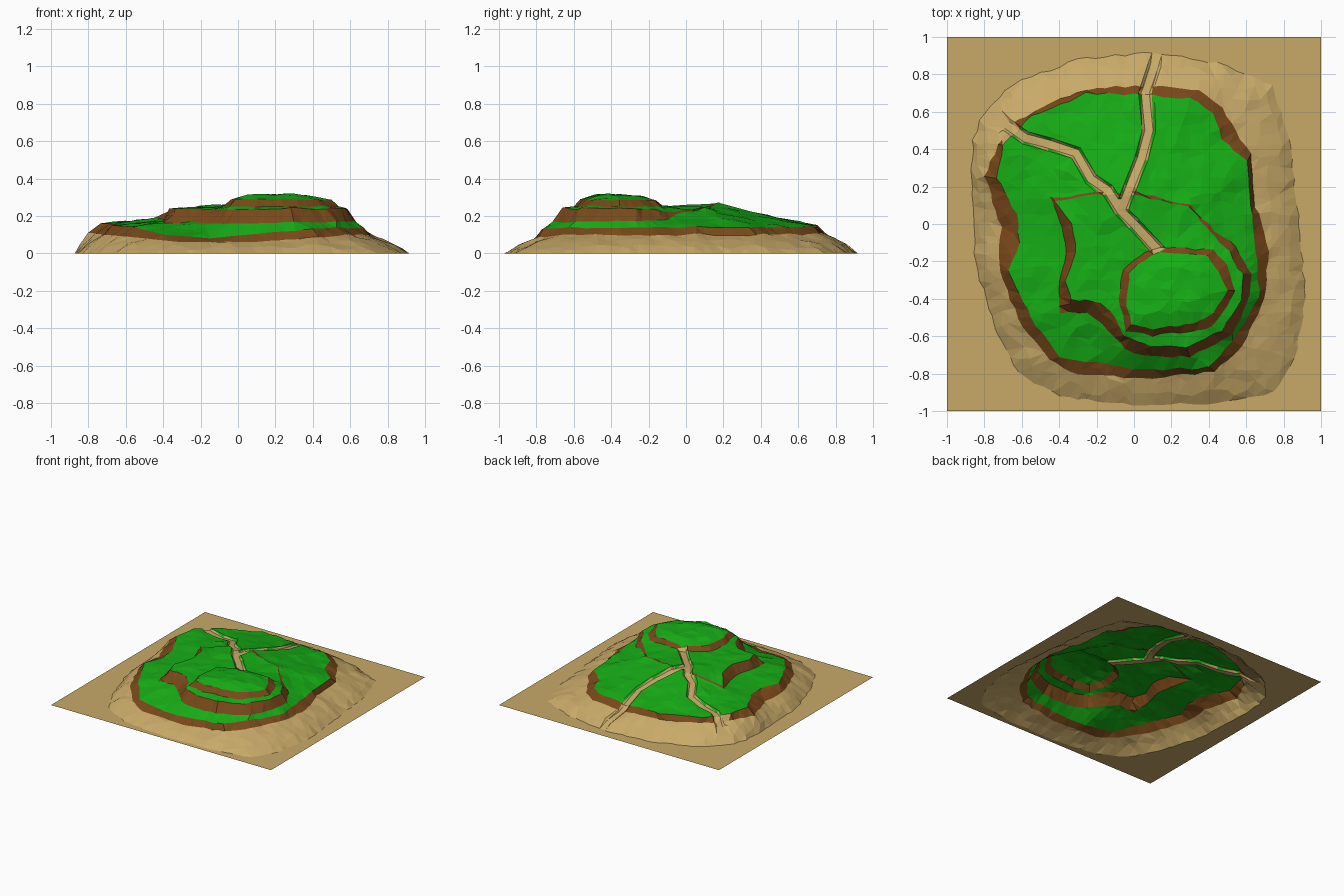
import bpy, random
from math import ceil
from mathutils import Vector, noise
from mathutils.geometry import delaunay_2d_cdt, intersect_point_line

if "Cube" in bpy.data.objects:
    bpy.data.objects.remove(bpy.data.objects["Cube"])

random.seed(4)

# Nested contour rings (x, y, z), from the shoreline up to the summit
shore = [(.1,.92,0),(.45,.86,0),(.74,.74,0),(.84,.4,0),(.88,0,0),(.92,-.4,0),(.86,-.72,0),
         (.75,-.9,0),(.4,-.96,0),(0,-.97,0),(-.4,-.92,0),(-.62,-.8,0),(-.75,-.55,0),
         (-.85,-.2,0),(-.87,.2,0),(-.86,.45,0),(-.8,.6,0),(-.65,.75,0),(-.3,.88,0)]
cliff_foot = [(.1,.74,.11),(.35,.71,.11),(.47,.62,.1),(.62,.38,.1),(.65,.1,.1),(.72,-.15,.1),
              (.7,-.4,.1),(.58,-.65,.1),(.43,-.79,.085),(.05,-.83,.06),(-.3,-.8,.06),
              (-.45,-.73,.075),(-.6,-.55,.09),(-.72,-.25,.1),(-.71,-.02,.1),(-.8,.25,.11),
              (-.73,.42,.12),(-.66,.53,.12),(-.4,.67,.11),(-.2,.73,.11)]
grass_edge = [(.1,.69,.145),(.3,.67,.145),(.42,.6,.14),(.47,.45,.14),(.6,.34,.14),(.63,.1,.14),
              (.65,-.1,.14),(.67,-.4,.135),(.53,-.63,.135),(.4,-.77,.13),(.05,-.78,.1),
              (-.15,-.75,.08),(-.4,-.71,.1),(-.55,-.5,.14),(-.67,-.25,.15),(-.61,-.1,.15),
              (-.63,.05,.155),(-.73,.25,.16),(-.7,.42,.165),(-.55,.58,.15),(-.25,.7,.15)]
ridge_foot = [(.43,-.04,.21),(.3,.1,.24),(0,.17,.265),(-.2,.17,.25),(-.44,.14,.19),(-.38,-.02,.18),
              (-.36,-.15,.175),(-.4,-.3,.175),(-.4,-.48,.16),(-.25,-.47,.17),(-.17,-.53,.16),
              (-.05,-.67,.16),(.1,-.71,.16),(.3,-.71,.17),(.52,-.59,.17),(.61,-.42,.17),
              (.63,-.27,.17),(.55,-.12,.18)]
ridge_top = [(.43,-.07,.22),(.29,.09,.245),(0,.155,.265),(-.2,.155,.255),(-.42,.125,.2),(-.34,0,.24),
             (-.31,-.15,.245),(-.37,-.3,.24),(-.33,-.41,.24),(-.22,-.41,.24),(-.12,-.46,.235),
             (-.06,-.59,.235),(.1,-.655,.235),(.28,-.655,.24),(.47,-.57,.24),(.57,-.41,.24),
             (.58,-.27,.24),(.51,-.15,.235)]
knoll_foot = [(.13,-.125,.255),(.42,-.14,.25),(.5,-.22,.25),(.54,-.35,.25),(.47,-.49,.25),(.38,-.565,.25),
              (.1,-.595,.25),(-.04,-.57,.25),(-.085,-.4,.25),(-.06,-.25,.25),(.02,-.17,.25)]
knoll_top = [(.14,-.15,.28),(.39,-.165,.285),(.45,-.25,.285),(.495,-.35,.285),(.42,-.48,.285),
             (.32,-.53,.29),(.1,-.565,.29),(-.01,-.54,.29),(-.045,-.4,.285),(-.02,-.26,.285),(.05,-.19,.28)]

# Footpaths (x, y)
paths = [[(.13,-.14),(0,0),(-.07,.07),(-.14,.18),(-.23,.24),(-.31,.38),(-.45,.425),(-.58,.46),(-.68,.53)],
         [(-.07,.07),(-.02,.2),(.04,.35),(.08,.5),(.06,.7),(.11,.85)]]


def roughen(ring, step=.055, wobble=.007):
    out = []
    for a, b in zip(ring, ring[1:] + ring[:1]):
        a, b = Vector(a), Vector(b)
        n = max(1, ceil((b - a).length / step))
        for i in range(n):
            p = a.lerp(b, i / n)
            out.append(p + Vector((random.uniform(-wobble, wobble), random.uniform(-wobble, wobble), 0)))
    return out


rings = [roughen(r) for r in (shore, cliff_foot, grass_edge, ridge_foot, ridge_top, knoll_foot, knoll_top)]


def inside(p, ring):
    hit = False
    for a, b in zip(ring, ring[1:] + ring[:1]):
        if (a.y > p.y) != (b.y > p.y) and p.x < a.x + (p.y - a.y) * (b.x - a.x) / (b.y - a.y):
            hit = not hit
    return hit


def nearest(p, pts, closed=True):
    """Distance to a polyline and the height there."""
    best = (9, 0)
    for a, b in zip(pts, pts[1:] + pts[:1] if closed else pts[1:]):
        a2, d = Vector(a[:2]), Vector(b[:2]) - Vector(a[:2])
        t = min(1, max(0, (p - a2).dot(d) / max(d.length_squared, 1e-9)))
        dist = (p - a2 - d * t).length
        if dist < best[0]:
            best = (dist, a[2] + (b[2] - a[2]) * t if len(a) > 2 else 0)
    return best


def level(p):
    """Index of the innermost ring around p, or -1 on the flat ground."""
    return max((i for i, r in enumerate(rings) if inside(p, r)), default=-1)


def path_dist(p):
    return min(nearest(p, line, False)[0] for line in paths)


def height(p):
    k = level(p)
    if k < 0:
        return 0
    d0, z0 = nearest(p, rings[k])
    if k == 6:
        z = z0 + .025 * min(1, d0 / .08)
    else:
        d1, z1 = nearest(p, rings[k + 1])
        t = d0 / max(d0 + d1, 1e-6)
        z = z0 + (z1 - z0) * (t ** .75 if k == 0 else t)
    z += .012 * min(1, d0 / .05) * noise.noise(Vector((p.x * 9, p.y * 9, 0)))
    dp = path_dist(p)
    if dp < .036:
        z -= .016 * min(1, (.036 - dp) / .014)
    return max(0, z)


# Lay out the plan: border, rings, path banks and scattered points
verts = [Vector(c) for c in ((-1, -1), (1, -1), (1, 1), (-1, 1))]
edges = [(i, (i + 1) % 4) for i in range(4)]
for r in rings:
    s = len(verts)
    verts += [v.xy for v in r]
    edges += [(s + i, s + (i + 1) % len(r)) for i in range(len(r))]
for line in paths:
    pts = [Vector(p) for p in line]
    for off in (-.036, -.022, .022, .036):
        s = len(verts)
        for i, p in enumerate(pts):
            d = (pts[min(i + 1, len(pts) - 1)] - pts[max(i - 1, 0)]).normalized()
            verts.append(p + Vector((-d.y, d.x)) * off)
        edges += [(s + i, s + i + 1) for i in range(len(pts) - 1)]
step = .06
for i in range(-16, 17):
    for j in range(-16, 17):
        p = Vector((i * step + random.uniform(-.02, .02), j * step + random.uniform(-.02, .02)))
        if inside(p, rings[0]) and path_dist(p) > .045 and min(nearest(p, r)[0] for r in rings) > .018:
            verts.append(p)

plan, _, tris, *_ = delaunay_2d_cdt(verts, edges, [], 0, 1e-4)
points = [(p.x, p.y, height(p)) for p in plan]

# Sort the triangles into the parts
parts = {"sand_ground": [], "footpaths": [], "earth_cliffs": [], "grass": []}
for f in tris:
    c = sum((plan[i] for i in f), Vector((0, 0))) / 3
    k = level(c)
    if k < 1:
        name = "sand_ground"
    elif path_dist(c) < .029 or (c - Vector((-.71, .51))).length < .075:
        name = "footpaths"
    else:
        name = "earth_cliffs" if k in (1, 3, 5) else "grass"
    parts[name].append(f)

colours = {"sand": (.58, .40, .14, 1), "earth": (.19, .065, .01, 1), "green": (.008, .42, .008, 1)}
mats = {}
for n, c in colours.items():
    mats[n] = bpy.data.materials.new(n)
    mats[n].diffuse_color = c
use = {"sand_ground": "sand", "footpaths": "sand", "earth_cliffs": "earth", "grass": "green"}

for name, faces in parts.items():
    ids = {v: n for n, v in enumerate(sorted({i for f in faces for i in f}))}
    me = bpy.data.meshes.new(name)
    me.from_pydata([points[v] for v in ids], [], [[ids[i] for i in f] for f in faces])
    me.materials.append(mats[use[name]])
    bpy.context.collection.objects.link(bpy.data.objects.new(name, me))

for m in bpy.data.materials:
    if m.users and not m.is_grease_pencil:
        m.use_nodes = True
        m.node_tree.nodes["Principled BSDF"].inputs["Base Color"].default_value = m.diffuse_color
